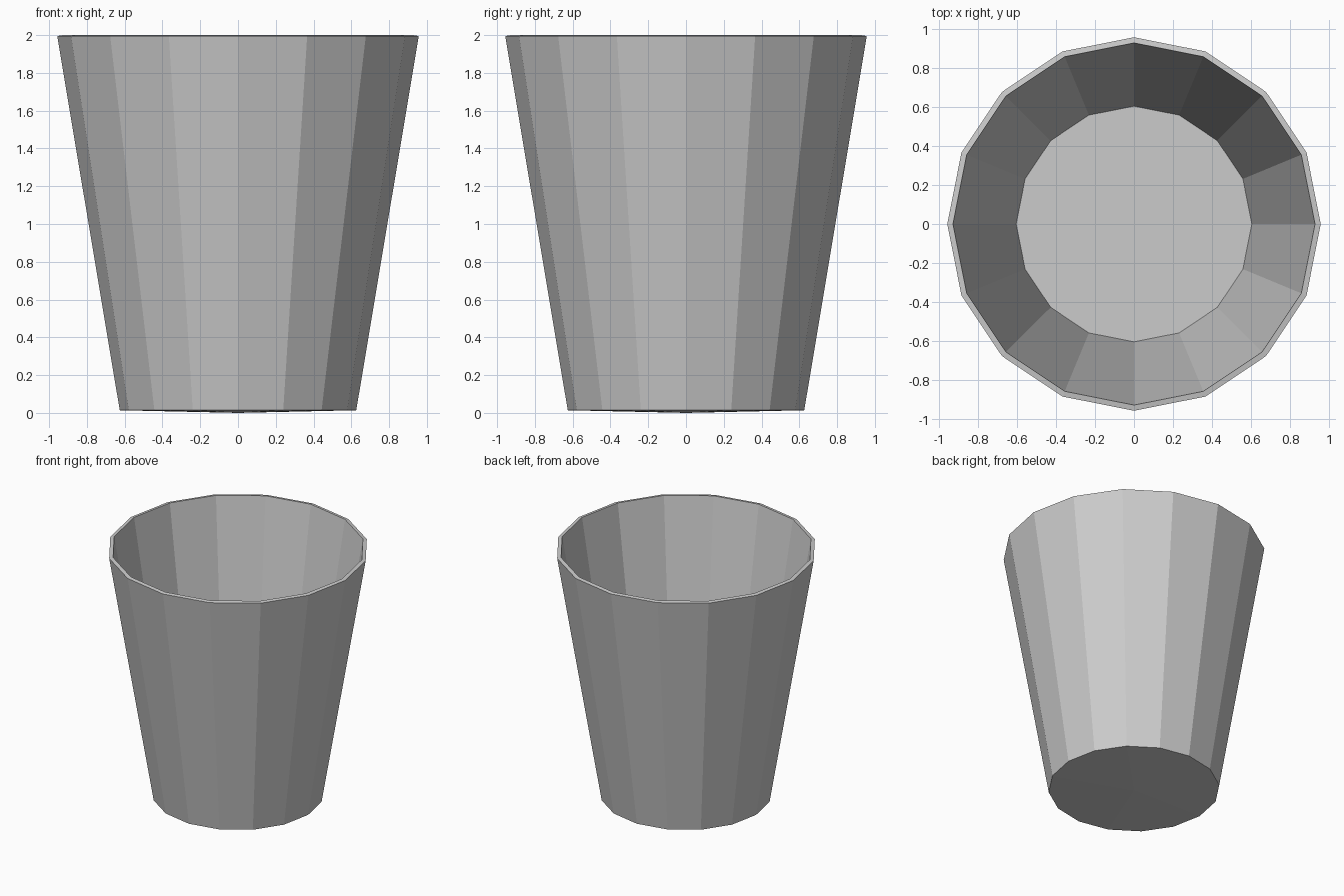
import bpy, bmesh
from math import cos, sin, tau

if "Cube" in bpy.data.objects:
    bpy.data.objects.remove(bpy.data.objects["Cube"])

SIDES = 16
# radius, height from outer base edge, over the rim, to inner floor edge
PROFILE = [(0.626, 0.014), (0.957, 1.995), (0.928, 2.0), (0.604, 0.03)]

bm = bmesh.new()
rings = [[bm.verts.new((r * cos(tau * i / SIDES), r * sin(tau * i / SIDES), z))
          for i in range(SIDES)] for r, z in PROFILE]

# outer wall, rim and inner wall
for a, b in zip(rings, rings[1:]):
    for i in range(SIDES):
        j = (i + 1) % SIDES
        bm.faces.new((a[i], a[j], b[j], b[i]))

# slightly bulged underside and flat inner floor, as triangle fans
under = bm.verts.new((0, 0, 0))
floor = bm.verts.new((0, 0, 0.03))
for i in range(SIDES):
    j = (i + 1) % SIDES
    bm.faces.new((under, rings[0][j], rings[0][i]))
    bm.faces.new((floor, rings[-1][i], rings[-1][j]))

bmesh.ops.recalc_face_normals(bm, faces=bm.faces)
mesh = bpy.data.meshes.new("cup")
bm.to_mesh(mesh)
bm.free()
bpy.context.collection.objects.link(bpy.data.objects.new("cup", mesh))
